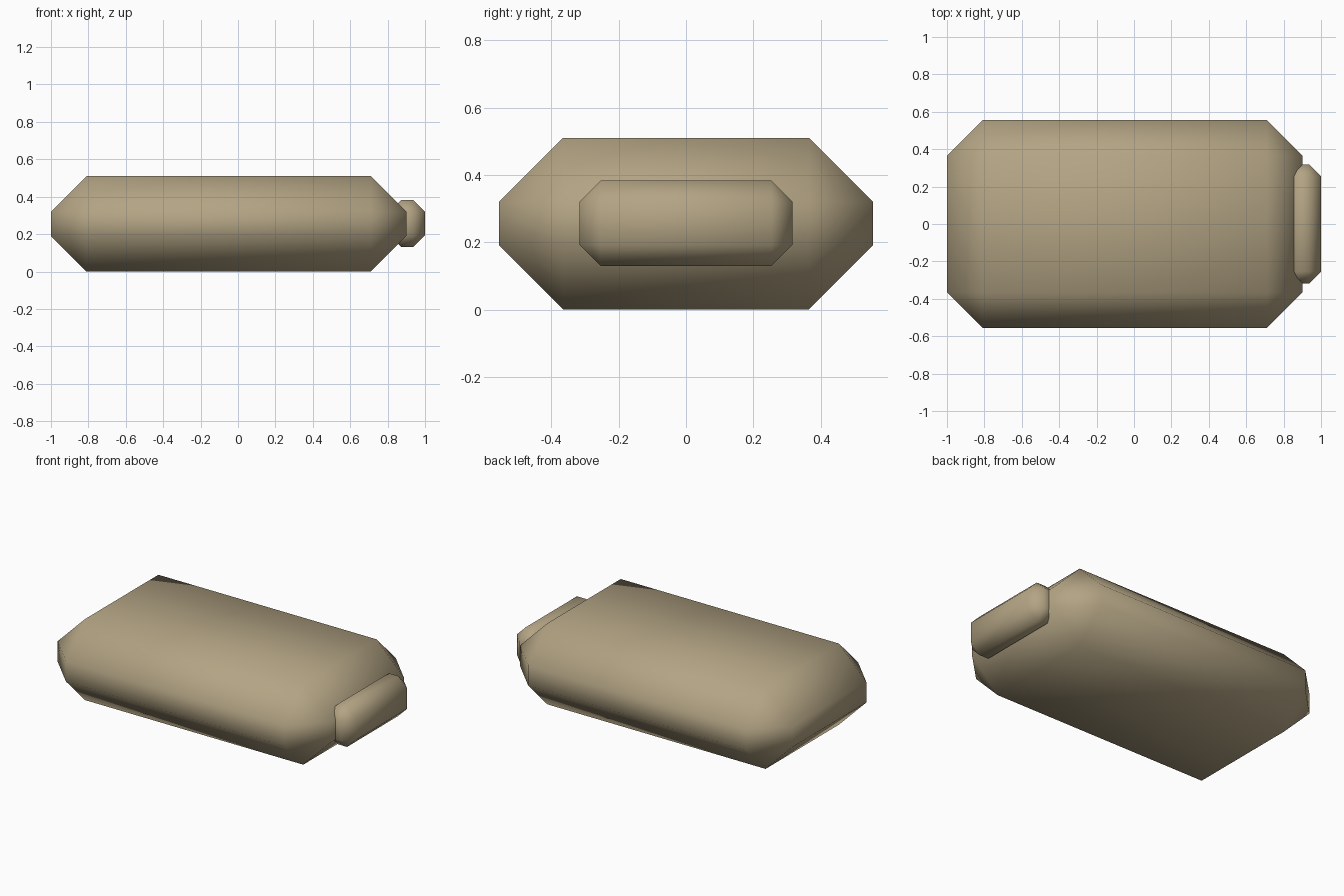
import bpy
import bmesh
from mathutils import Vector

cube = bpy.data.objects.get("Cube")
if cube:
    bpy.data.objects.remove(cube, do_unlink=True)

# Single tan colour
tan = bpy.data.materials.new("warm tan")
tan.use_nodes = True
colour = (0.45, 0.37, 0.23, 1)
tan.diffuse_color = colour
tan.node_tree.nodes["Principled BSDF"].inputs["Base Color"].default_value = colour


def chamfered_box(name, low, high, chamfer):
    """Box between two corners, with single-cut chamfers and smooth shading."""
    low, high = Vector(low), Vector(high)
    centre, size = (low + high) / 2, high - low
    bm = bmesh.new()
    bmesh.ops.create_cube(bm, size=1)
    bmesh.ops.scale(bm, vec=size, verts=bm.verts)
    bmesh.ops.bevel(bm, geom=bm.edges[:], offset=chamfer, offset_type='OFFSET',
                    segments=1, affect='EDGES', profile=0.5)
    bmesh.ops.recalc_face_normals(bm, faces=bm.faces)
    for face in bm.faces:
        face.smooth = True
    mesh = bpy.data.meshes.new(name)
    bm.to_mesh(mesh)
    bm.free()
    mesh.materials.append(tan)
    obj = bpy.data.objects.new(name, mesh)
    obj.location = centre
    bpy.context.collection.objects.link(obj)
    return obj


# Large body
chamfered_box("body", (-1, -0.555, 0), (0.9, 0.555, 0.51), 0.19)
# Small block set into the end of the body
chamfered_box("end_block", (0.81, -0.317, 0.13), (1, 0.317, 0.383), 0.063)
